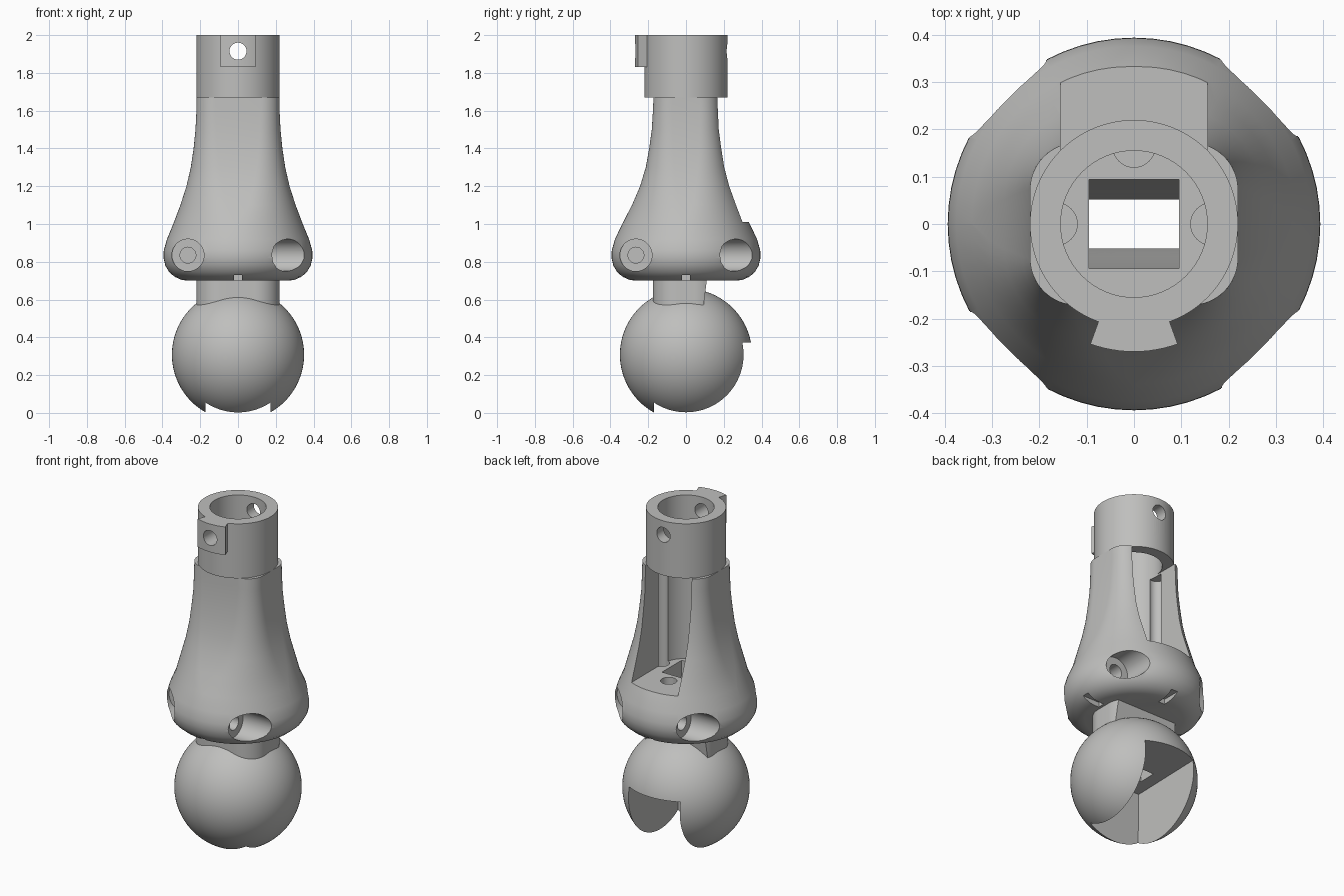
import bpy
import bmesh
import math
from mathutils import Matrix, Vector

if "Cube" in bpy.data.objects:
    bpy.data.objects.remove(bpy.data.objects["Cube"])

grey = bpy.data.materials.new("matte grey")
grey.use_nodes = True
colour = (0.52, 0.52, 0.51, 1)
grey.diffuse_color = colour
grey.node_tree.nodes["Principled BSDF"].inputs["Base Color"].default_value = colour


def make(name, bm):
    bmesh.ops.remove_doubles(bm, verts=bm.verts, dist=0.0004)
    bmesh.ops.recalc_face_normals(bm, faces=bm.faces)
    mesh = bpy.data.meshes.new(name)
    bm.to_mesh(mesh)
    bm.free()
    ob = bpy.data.objects.new(name, mesh)
    bpy.context.collection.objects.link(ob)
    mesh.materials.append(grey)
    return ob


def loft(name, rings):
    """Closed solid through rings of equal point count."""
    bm = bmesh.new()
    loops = [[bm.verts.new(p) for p in ring] for ring in rings]
    n = len(loops[0])
    for low, high in zip(loops, loops[1:]):
        for i in range(n):
            j = (i + 1) % n
            bm.faces.new((low[i], low[j], high[j], high[i]))
    bm.faces.new(loops[0][::-1])
    bm.faces.new(loops[-1])
    return make(name, bm)


def rounded(z, a, b, r, steps=16):
    """Rounded rectangle outline with half sizes a, b and corner radius r."""
    pts = []
    for q, (sx, sy) in enumerate(((1, 1), (-1, 1), (-1, -1), (1, -1))):
        for i in range(steps + 1):
            t = math.pi / 2 * (q + i / steps)
            pts.append((sx * (a - r) + r * math.cos(t), sy * (b - r) + r * math.sin(t), z))
    return pts


def rect(z, x0, x1, y0, y1):
    return [(x0, y0, z), (x1, y0, z), (x1, y1, z), (x0, y1, z)]


def box(name, x, y, z):
    return loft(name, [rect(h, *x, *y) for h in z])


def rod(name, start, end, radius, sides=48):
    a, b = Vector(start), Vector(end)
    bm = bmesh.new()
    turn = (b - a).to_track_quat('Z', 'Y').to_matrix().to_4x4()
    bmesh.ops.create_cone(bm, cap_ends=True, segments=sides, radius1=radius, radius2=radius,
                          depth=(b - a).length, matrix=Matrix.Translation((a + b) / 2) @ turn)
    return make(name, bm)


def combine(ob, tools, operation='DIFFERENCE'):
    for tool in tools:
        mod = ob.modifiers.new("cut", 'BOOLEAN')
        mod.operation = operation
        mod.solver = 'EXACT'
        mod.object = tool
    bpy.context.view_layer.update()
    mesh = bpy.data.meshes.new_from_object(ob.evaluated_get(bpy.context.evaluated_depsgraph_get()))
    ob.modifiers.clear()
    ob.data = mesh


def discard(tools):
    for tool in tools:
        bpy.data.objects.remove(tool)


# Flared body: round at the bottom, blending to a rounded rectangle at the top
profile = [(.70, .27, .27, .27), (.705, .302, .302, .302), (.72, .335, .335, .335),
           (.745, .364, .364, .364), (.78, .385, .385, .385), (.82, .394, .394, .394),
           (.86, .393, .393, .393), (.92, .376, .376, .376), (1.0, .343, .338, .337),
           (1.1, .305, .286, .25), (1.2, .273, .243, .19), (1.3, .25, .213, .15),
           (1.4, .235, .195, .125), (1.5, .225, .181, .11), (1.6, .22, .175, .1),
           (1.67, .22, .172, .1)]
body = loft("flared_body", [rounded(*row) for row in profile])

# Tapered shaft running down through body, neck and ball
shaft = loft("shaft_cutter", [rect(z, -.095, .095, -h, h)
                              for z, h in ((-.1, .052), (.55, .052), (.95, .094), (1.2, .094))])

cutters = [rod("bore_cutter", (0, 0, 1.01), (0, 0, 1.8), .155, 64),
           box("channel_cutter", (-.155, .155), (0, .6), (1.01, 1.8)), shaft]
# Vertical screw holes in the channel floor
for x, y in ((.165, 0), (-.165, 0), (0, .165)):
    cutters.append(rod("floor_hole_cutter", (x, y, .9), (x, y, 1.66), .045))
# Counterbored corner holes and bottom notches, repeated around the body
for k in range(4):
    spin = Matrix.Rotation(math.pi / 2 * k, 4, 'Z')
    for tool in (rod("counterbore_cutter", (.16, -.265, .835), (.6, -.265, .835), .085),
                 rod("screw_hole_cutter", (.0, -.265, .835), (.3, -.265, .835), .042),
                 box("notch_cutter", (.235, .45), (-.021, .021), (.6, .73))):
        tool.data.transform(spin)
        cutters.append(tool)
combine(body, cutters)
cutters.remove(shaft)
discard(cutters)

# Top collar with front key and a cross hole
collar = rod("top_collar", (0, 0, 1.67), (0, 0, 2), .22, 96)
arc = [math.radians(-90 + 20 * (i / 12 * 2 - 1)) for i in range(13)]
outline = [(.27 * math.cos(t), .27 * math.sin(t)) for t in arc]
outline += [(.19 * math.cos(t), .19 * math.sin(t)) for t in reversed(arc)]
key = loft("front_key", [[(x, y, z) for x, y in outline] for z in (1.83, 2)])
combine(collar, [key], 'UNION')
tools = [rod("collar_bore_cutter", (0, 0, 1.5), (0, 0, 2.2), .155, 64),
         rod("cross_hole_cutter", (0, -.5, 1.915), (0, .5, 1.915), .045)]
combine(collar, tools)
discard(tools + [key])

# Ball with a square pocket open to the back and bottom
bm = bmesh.new()
bmesh.ops.create_uvsphere(bm, u_segments=96, v_segments=48, radius=.35,
                          matrix=Matrix.Translation((0, 0, .308)))
ball = make("ball_joint", bm)
pocket = loft("pocket_cutter", [
    rect(-.2, -.172, .172, -.174, .6),
    [(-.172, -.165, .36), (.172, -.165, .36), (.172, .6, .38), (-.172, .6, .38)]])
combine(ball, [pocket, shaft])

# Neck between ball and body, trimmed at the back by a slanted plane
neck = loft("neck", [rounded(z, .22, .175, .13) for z in (.45, .71)])
trim = loft("neck_trim_cutter", [rect(.3, -.4, .4, .06, .6), rect(.8, -.4, .4, .122, .6)])
combine(neck, [trim, shaft])
discard([pocket, trim, shaft])

# Smooth curved faces, keep machined edges crisp
for ob in (body, collar, ball, neck):
    bpy.ops.object.select_all(action='DESELECT')
    ob.select_set(True)
    bpy.context.view_layer.objects.active = ob
    bpy.ops.object.shade_smooth_by_angle(angle=math.radians(28))
